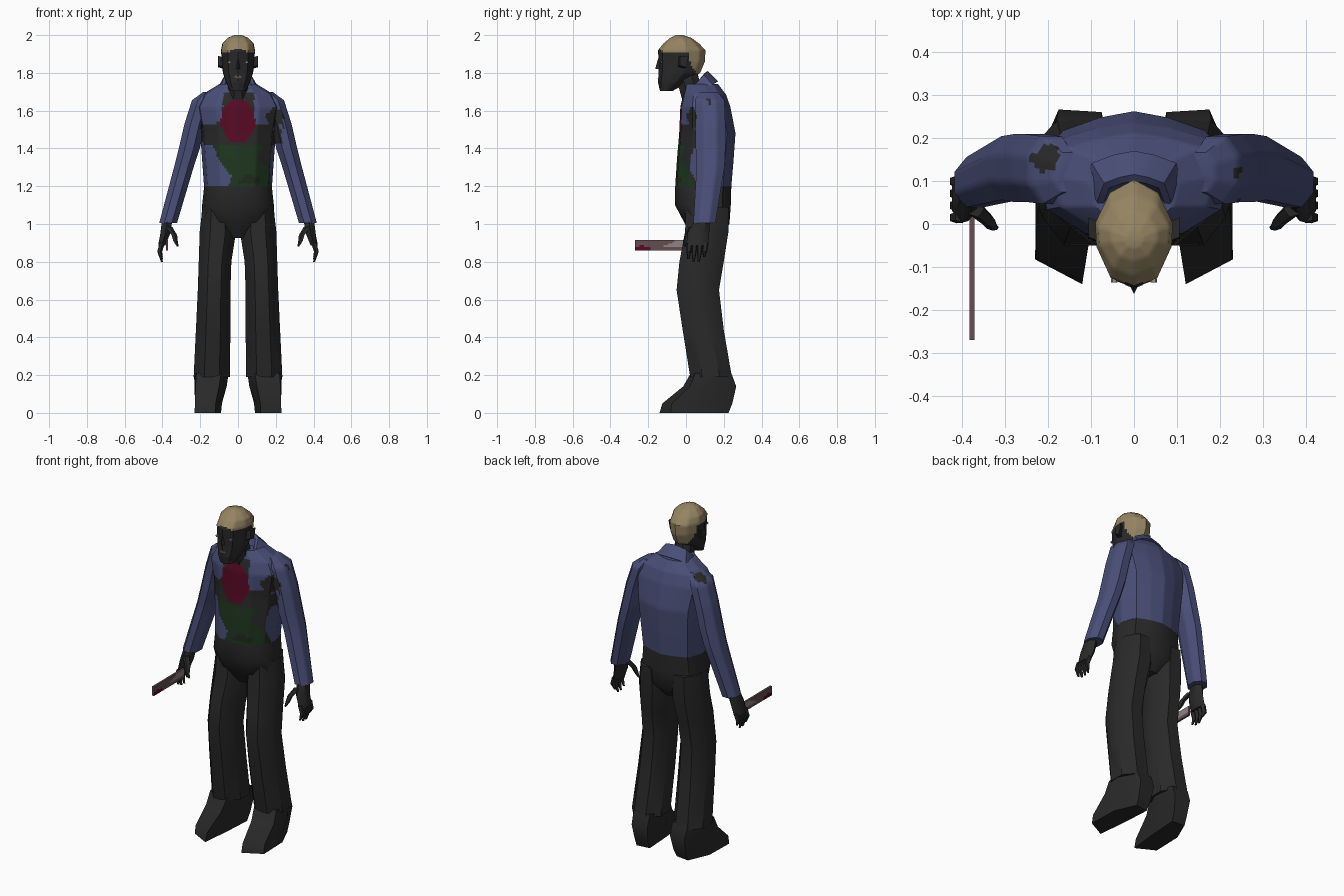
import bpy, bmesh, math
from mathutils import Vector as V

if "Cube" in bpy.data.objects:
    bpy.data.objects.remove(bpy.data.objects["Cube"])

# ---- flat colours (linear) ----
COL = {"jacket_blue": (.066, .077, .185), "charcoal": (.022, .022, .022), "hair_tan": (.30, .23, .122),
       "crimson": (.095, .003, .017), "shirt_green": (.013, .036, .013), "eye_grey": (.30, .28, .28),
       "blade_grey": (.27, .23, .23), "blade_stain": (.13, .075, .08), "moss_dark": (.013, .022, .011)}
NAMES = list(COL)
MATS = []
for n, c in COL.items():
    m = bpy.data.materials.new(n)
    m.diffuse_color = (*c, 1)
    m.use_nodes = True
    m.node_tree.nodes["Principled BSDF"].inputs["Base Color"].default_value = m.diffuse_color
    MATS.append(m)
BLUE, DARK, HAIR, RED, GREEN, EYE, BLADE, STAIN, MOSS = range(9)


def lerp_ring(a, b, t):
    return [p.lerp(q, t) for p, q in zip(a, b)]


def loft(name, rings, mat=DARK, rule=None, cuts=1):
    """Skin closed rings of points; cuts refines linearly so a colour rule can paint faces."""
    rings = [[V(p) for p in r] for r in rings]
    if cuts > 1:
        rings = [[p.lerp(r[(i + 1) % len(r)], k / cuts) for i, p in enumerate(r) for k in range(cuts)] for r in rings]
        rings = [lerp_ring(a, b, k / cuts) for a, b in zip(rings, rings[1:]) for k in range(cuts)] + [rings[-1]]
    bm = bmesh.new()
    vs = [[bm.verts.new(p) for p in r] for r in rings]
    n = len(vs[0])
    for a, b in zip(vs, vs[1:]):
        for i in range(n):
            bm.faces.new((a[i], a[(i + 1) % n], b[(i + 1) % n], b[i]))
    bm.faces.new(vs[0])
    bm.faces.new(vs[-1])
    bmesh.ops.recalc_face_normals(bm, faces=bm.faces)
    me = bpy.data.meshes.new(name)
    for m in MATS:
        me.materials.append(m)
    bm.normal_update()
    for f in bm.faces:
        f.material_index = rule(f.calc_center_median(), f.normal) if rule else mat
    bm.to_mesh(me)
    bm.free()
    ob = bpy.data.objects.new(name, me)
    bpy.context.collection.objects.link(ob)
    return ob


def section(half, z, w, yf, yb):
    """Symmetric body section from a half template (x 0..1, y 0..1)."""
    pts = half + [(-x, y) for x, y in reversed(half[1:-1])]
    return [(x * w, yf + y * (yb - yf), z) for x, y in pts]


def oval(c, w, d, n=8):
    return [(c[0] + w * math.cos(math.tau * (i + .5) / n), c[1] + d * math.sin(math.tau * (i + .5) / n), c[2])
            for i in range(n)]


def flip(rings, s):
    return [[(s * p[0], p[1], p[2]) for p in r] for r in rings]


def inside(x, z, poly):
    hit = False
    for (x1, z1), (x2, z2) in zip(poly, poly[1:] + poly[:1]):
        if (z1 > z) != (z2 > z) and x < (x2 - x1) * (z - z1) / (z2 - z1) + x1:
            hit = not hit
    return hit


# ---- torso: jacket with torn open front ----
OPEN = [(-.075, 1.70), (-.085, 1.55), (-.15, 1.52), (-.2, 1.54), (-.195, 1.43), (-.13, 1.41), (-.085, 1.31),
        (-.03, 1.25), (-.06, 1.19), (.175, 1.19), (.165, 1.30), (.18, 1.42), (.23, 1.42), (.235, 1.50),
        (.17, 1.50), (.14, 1.53), (.09, 1.53), (.085, 1.70)]
SHIRT = [(-.13, 1.42), (.13, 1.41), (.105, 1.34), (.16, 1.30), (.17, 1.19), (-.055, 1.19), (-.03, 1.25), (-.085, 1.31)]
MOSSY = [(0, 1.22), (.04, 1.26), (.11, 1.25), (.12, 1.21)]
TEARS = [(V((.20, .03, 1.56)), .055), (V((.17, .0, 1.49)), .05), (V((-.2, .15, 1.67)), .036), (V((.235, .12, 1.65)), .016)]


def jacket_rule(c, n):
    if n.y < -.1 and c.y < .1:
        if (c.x / .09) ** 2 + ((c.z - 1.545) / .118) ** 2 < 1:
            return RED
        if inside(c.x, c.z, MOSSY):
            return MOSS
        if inside(c.x, c.z, SHIRT):
            return GREEN
        if inside(c.x, c.z, OPEN):
            return DARK
    wob = 1 + .15 * math.sin(c.x * 150) * math.cos(c.z * 110)
    return DARK if any((c - p).length < r * wob for p, r in TEARS) else BLUE


BODY = [(0, 0), (.5, .03), (.9, .24), (1, .55), (.82, .85), (.4, .95), (0, 1)]
loft("jacket", [section(BODY, *r) for r in [
    (1.20, .18, -.057, .24), (1.34, .19, -.048, .252), (1.48, .2, -.036, .262), (1.62, .225, -.03, .235),
    (1.685, .19, -.015, .212), (1.74, .10, .0, .17)]], rule=jacket_rule, cuts=9)

# ---- collar, slanting down toward the front ----
def collar_ring(w, yf, yb, zf, zb):
    return [(x, y, zf + (zb - zf) * (y - yf) / (yb - yf)) for x, y, z in section(BODY, 0, w, yf, yb)]
loft("collar", [collar_ring(.12, -.02, .17, 1.64, 1.755), collar_ring(.085, -.02, .115, 1.67, 1.81),
                collar_ring(.07, -.01, .10, 1.67, 1.80), collar_ring(.06, 0, .09, 1.64, 1.76)],
     rule=lambda c, n: DARK if c.y < .005 else BLUE)
loft("neck", [oval((0, .045, 1.64), .06, .065), oval((0, .0, 1.80), .055, .065)])

# ---- trousers ----
loft("hips", [section(BODY, *r) for r in [
    (1.20, .179, -.057, .24), (1.10, .19, -.058, .237), (1.00, .195, -.005, .23), (.925, .06, .04, .17)]])


def box_oval(x0, x1, y0, y1, z):
    return oval(((x0 + x1) / 2, (y0 + y1) / 2, z), (x1 - x0) / 2 * 1.08, (y1 - y0) / 2 * 1.08)


LEG = [box_oval(*r) for r in [
    (.03, .188, .0, .225, 1.09), (.01, .203, -.005, .225, .96), (.035, .208, -.035, .2, .8),
    (.04, .213, -.05, .175, .65), (.04, .223, -.018, .2, .44), (.043, .235, .022, .243, .19)]]
# shoe outlines turned outward, from ankle to sole
SHOE = [
    (.21, [(.075, .235), (.18, .24), (.233, .14), (.22, .05), (.09, .025), (.05, .12)]),
    (.14, [(.075, .26), (.175, .266), (.23, .14), (.225, .02), (.1, -.015), (.06, .1)]),
    (.05, [(.085, .24), (.17, .245), (.225, .1), (.228, -.075), (.118, -.125), (.1, .06)]),
    (.0, [(.09, .215), (.17, .225), (.225, .1), (.23, -.082), (.12, -.14), (.1, .05)])]

# ---- arms and hands ----
ARM = [oval(c, w, d) for c, w, d in [
    ((.155, .12, 1.70), .03, .05), ((.19, .125, 1.655), .058, .085), ((.228, .13, 1.53), .06, .085),
    ((.258, .13, 1.40), .06, .085), ((.287, .13, 1.30), .056, .08), ((.37, .097, 1.005), .051, .063)]]
PALM = [oval(c, w, d, 6) for c, w, d in [
    ((.375, .085, 1.02), .032, .042), ((.385, .065, .95), .03, .058), ((.404, .06, .885), .022, .058)]]


def digit(pts, radii):
    return [oval(p, r, r, 5) for p, r in zip(pts, radii)]


for s, side in ((1, "left"), (-1, "right")):
    loft(side + "_trouser_leg", flip(LEG, s))
    loft(side + "_shoe", flip([[(x, y, z) for x, y in r] for z, r in SHOE], s))
    loft(side + "_sleeve", flip(ARM, s), rule=jacket_rule, cuts=5)
    loft(side + "_palm", flip(PALM, s))
    for i, tip in enumerate((.815, .80, .80, .825)):
        y = .018 + i * .028
        loft(f"{side}_finger_{i + 1}", flip(digit(
            [(.402, y, .90), (.416, y - .003, .855), (.404, y - .006, tip)], (.016, .014, .006)), s))
    loft(side + "_thumb", flip(digit(
        [(.368, .035, .985), (.338, .008, .94), (.332, -.003, .91), (.32, -.008, .882)], (.02, .016, .013, .006)), s))
    # ears and eyes
    loft(side + "_ear", flip([[(x, y + dy, z + dz) for dy, dz in ((-.018, -.02), (.015, -.03), (.03, .03), (-.015, .03))]
                              for x, y, z in ((.07, -.03, 1.85), (.106, -.015, 1.86))], s))
    loft(side + "_eye", flip([[(.046 + .008 * math.cos(a), y, 1.857 + .007 * math.sin(a))
                               for a in (k * math.pi / 3 for k in range(6))] for y in (-.136, -.127)], s), EYE)

# ---- head with cropped hair ----
HEAD = [(0, 0), (.6, .09), (.97, .38), (1, .6), (.62, .88), (0, 1)]


def head_rule(c, n):
    front = 1.915 + .012 * math.cos(c.x * 40)
    back = c.y > .015 + max(0, 1.87 - c.z) * .5 and c.z > 1.795
    return HAIR if c.z > front or back else DARK


loft("head", [section(HEAD, *r) for r in [
    (1.705, .042, -.138, -.07), (1.75, .064, -.148, .01), (1.80, .08, -.145, .075), (1.86, .086, -.145, .10),
    (1.92, .09, -.148, .103), (1.955, .083, -.12, .07), (1.985, .055, -.085, .03), (2.0, .02, -.055, -.015)]],
    rule=head_rule, cuts=5)
loft("nose", [[(-.016, -.13, 1.82), (.016, -.13, 1.82), (0, -.163, 1.822)],
              [(-.008, -.13, 1.875), (.008, -.13, 1.875), (0, -.148, 1.875)]])
loft("mouth", [[(x, y + abs(x) * .4, z) for x, z in ((-.02, 1.775), (0, 1.771), (.02, 1.775), (.018, 1.784), (0, 1.787), (-.018, 1.784))]
               for y in (-.15, -.142)], STAIN)

# ---- blade held in the right hand ----
def blade_rule(c, n):
    if ((c.y + .235) / .05) ** 2 + ((c.z - .862) / .022) ** 2 < 1:
        return RED
    return BLADE if c.y > -.16 + (c.z - .86) * 2 and abs(n.x) > .5 and c.z > .875 else STAIN


loft("blade", [[(x, y, z) for x, z in ((-.382, .86), (-.37, .86), (-.37, .915), (-.382, .915))]
               for y in (-.27, -.2, -.13, -.06, .02)], rule=blade_rule, cuts=6)

# ---- soft shading with crisp edges ----
for o in bpy.data.objects:
    o.select_set(True)
    bpy.context.view_layer.objects.active = o
bpy.ops.object.shade_smooth_by_angle(angle=math.radians(40))
